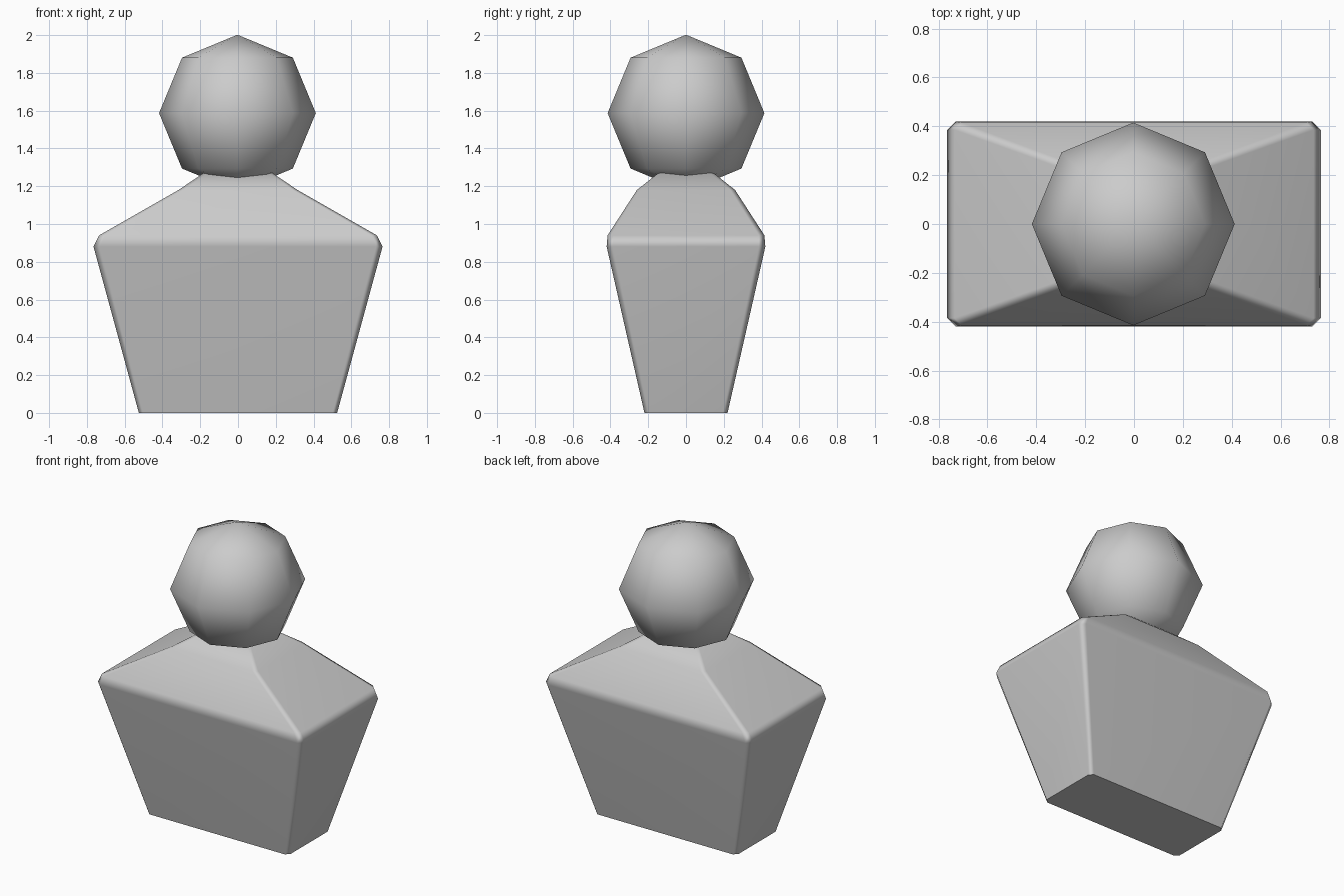
import bpy
import bmesh
from math import radians

cube = bpy.data.objects.get("Cube")
if cube:
    bpy.data.objects.remove(cube, do_unlink=True)

grey = bpy.data.materials.new("plain grey")
grey.use_nodes = True
colour = (0.6, 0.6, 0.6, 1)
grey.diffuse_color = colour
grey.node_tree.nodes["Principled BSDF"].inputs["Base Color"].default_value = colour


def finish(name, bm):
    bmesh.ops.recalc_face_normals(bm, faces=bm.faces)
    mesh = bpy.data.meshes.new(name)
    bm.to_mesh(mesh)
    bm.free()
    mesh.materials.append(grey)
    obj = bpy.data.objects.new(name, mesh)
    bpy.context.collection.objects.link(obj)
    bpy.ops.object.select_all(action="DESELECT")
    obj.select_set(True)
    bpy.context.view_layer.objects.active = obj
    bpy.ops.object.shade_smooth_by_angle(angle=radians(60))
    return obj


def chamfered_ring(bm, half_x, half_y, z, cut):
    """Rectangle with cut corners, counter-clockwise."""
    points = []
    for sx, sy in ((1, 1), (-1, 1), (-1, -1), (1, -1)):
        corner = [(sx * half_x, sy * (half_y - cut)), (sx * (half_x - cut), sy * half_y)]
        points += corner if sx == sy else corner[::-1]
    return [bm.verts.new((x, y, z)) for x, y in points]


# Torso: stacked rings from the base, over the shoulders, to the neck
bm = bmesh.new()
rings = [chamfered_ring(bm, *level) for level in (
    (0.525, 0.22, 0.0, 0.025),
    (0.765, 0.42, 0.88, 0.035),
    (0.735, 0.415, 0.94, 0.03),
    (0.315, 0.26, 1.18, 0.025),
    (0.175, 0.14, 1.275, 0.02),
)]
for low, high in zip(rings, rings[1:]):
    for i in range(len(low)):
        j = (i + 1) % len(low)
        bm.faces.new((low[i], low[j], high[j], high[i]))
bm.faces.new(rings[0][::-1])
bm.faces.new(rings[-1])
torso = finish("torso", bm)
weighted = torso.modifiers.new("weighted normals", "WEIGHTED_NORMAL")
weighted.keep_sharp = True

# Head: coarse eight-sided ball
bm = bmesh.new()
bmesh.ops.create_uvsphere(bm, u_segments=8, v_segments=4, radius=0.415)
head = finish("head", bm)
head.location = (-0.003, 0, 1.587)
